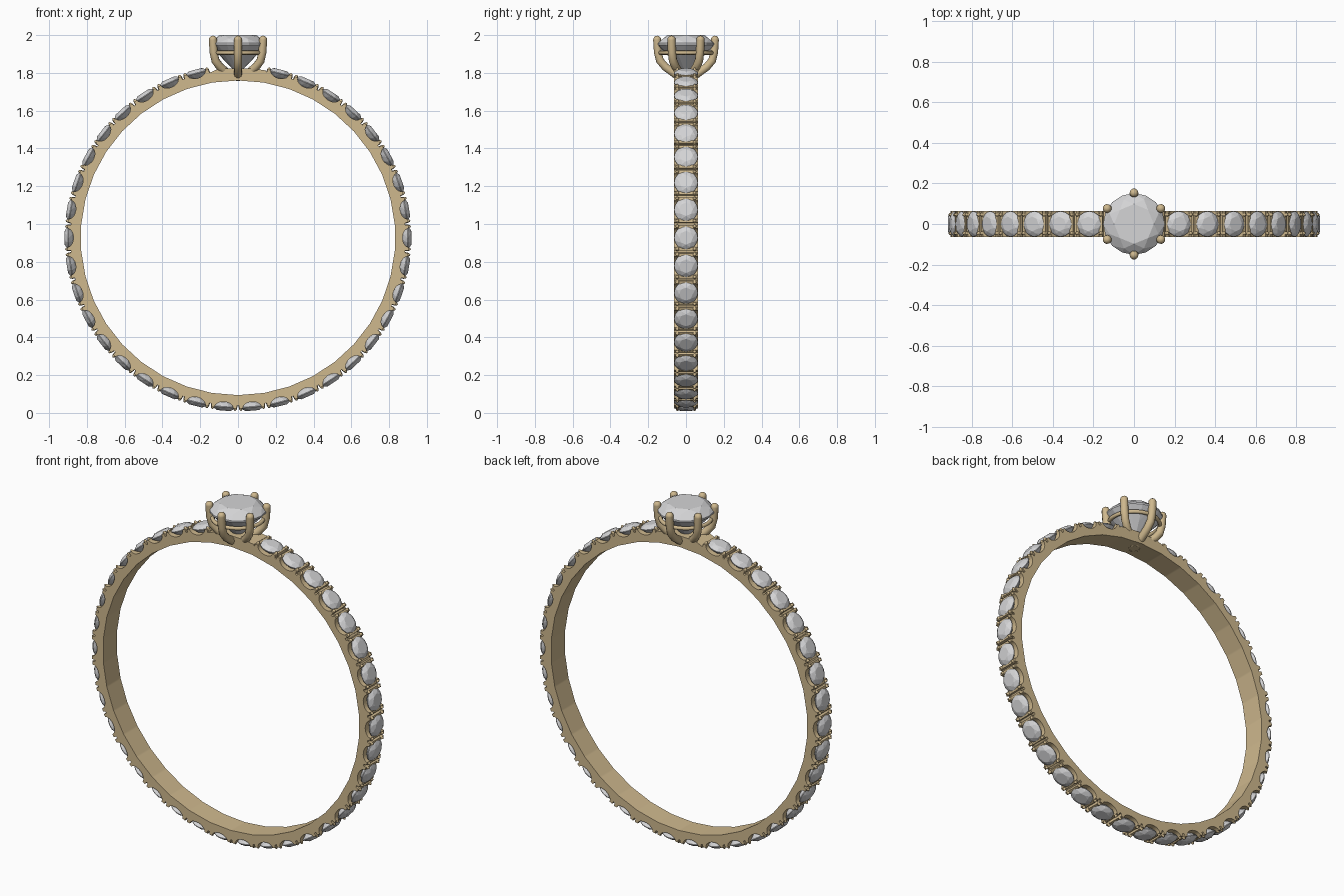
import bpy, bmesh, math
from mathutils import Matrix, Vector

if "Cube" in bpy.data.objects:
    bpy.data.objects.remove(bpy.data.objects["Cube"])

CZ, R_IN, HALF_W, N = 0.927, 0.833, 0.064, 38
STEP = 2 * math.pi / N


def material(name, rgb):
    m = bpy.data.materials.new(name)
    m.diffuse_color = (*rgb, 1)
    m.use_nodes = True
    m.node_tree.nodes["Principled BSDF"].inputs["Base Color"].default_value = m.diffuse_color
    return m


GOLD = material("warm gold", (0.62, 0.48, 0.27))
GEM = material("pale grey gem", (0.66, 0.66, 0.67))


def make(name, bm, mat, smooth=None):
    bmesh.ops.recalc_face_normals(bm, faces=bm.faces)
    me = bpy.data.meshes.new(name)
    bm.to_mesh(me)
    bm.free()
    me.materials.append(mat)
    ob = bpy.data.objects.new(name, me)
    bpy.context.collection.objects.link(ob)
    if smooth:
        bpy.ops.object.select_all(action='DESELECT')
        ob.select_set(True)
        bpy.context.view_layer.objects.active = ob
        bpy.ops.object.shade_smooth_by_angle(angle=math.radians(smooth))
    return ob


def frame(a, r, u=0.0, y=0.0):
    """Matrix on the ring: a is the angle from the bottom, local z points outward."""
    out = Vector((math.sin(a), 0, -math.cos(a)))
    across = Vector((0, 1, 0))
    tan = across.cross(out)
    m = Matrix((tan, across, out)).transposed().to_4x4()
    m.translation = Vector((0, 0, CZ)) + out * r + tan * u + across * y
    return m


# Band: scalloped outer outline with a notch between neighbouring seats
scallop = [(0.05 * math.sin(t), 0.905 - 0.034 * math.cos(t))
           for t in (math.radians(d) for d in range(-90, 91, 18))]
edge = STEP * 0.9 / 2
seat = [(-edge, 0.888), (-0.069, 0.888), (-0.067, 0.905)] + scallop + [(0.067, 0.905), (0.069, 0.888)]
plain = [(-edge, 0.898), (-edge / 2, 0.898), (0, 0.898), (edge / 2, 0.898)]
bm = bmesh.new()
rows = []
for k in range(N):
    top_cell = k in (N // 2 - 1, N // 2)
    for u, r in (plain if top_cell else seat):
        da = u / 0.9
        a = (k + 0.5) * STEP + da
        ri = R_IN * math.cos(STEP / 2) / math.cos(da)
        rows.append([bm.verts.new((q * math.sin(a), y, CZ - q * math.cos(a)))
                     for q, y in ((ri, -HALF_W), (r, -HALF_W), (r, HALF_W), (ri, HALF_W))])
for p, q in zip(rows, rows[1:] + rows[:1]):
    for i in range(4):
        j = (i + 1) % 4
        bm.faces.new((p[i], p[j], q[j], q[i]))
make("band", bm, GOLD, 25)


# Faceted brilliant: girdle at local z = 0
def gem_mesh(radius, table, crown, mid, mid_depth, depth):
    g = bmesh.new()

    def ring(n, r, z, off=0.0):
        for i in range(n):
            t = 2 * math.pi * (i + off) / n
            g.verts.new((r * math.cos(t), r * math.sin(t), z))
    ring(8, table, crown)
    ring(8, (table + radius) * 0.52, crown * 0.58, 0.5)
    ring(16, radius, 0)
    ring(16, radius, -0.06 * radius)
    ring(8, mid, -mid_depth, 0.5)
    g.verts.new((0, 0, -depth))
    bmesh.ops.convex_hull(g, input=g.verts)
    bmesh.ops.dissolve_limit(g, angle_limit=0.01, verts=g.verts, edges=g.edges)
    return g


# Small stones all around except beneath the head
g = gem_mesh(0.063, 0.036, 0.018, 0.044, 0.022, 0.045)
template = bpy.data.meshes.new("small_stone")
g.to_mesh(template)
g.free()
stones, beads = bmesh.new(), bmesh.new()
for k in range(N):
    if k in (N // 2 - 1, N // 2):
        continue
    a = (k + 0.5) * STEP
    one = template.copy()
    one.transform(frame(a, 0.9))
    stones.from_mesh(one)
    bpy.data.meshes.remove(one)
    # Four gripping beads per stone
    for u in (-0.06, 0.06):
        for y in (-0.046, 0.046):
            bmesh.ops.create_uvsphere(beads, u_segments=8, v_segments=6, radius=0.011,
                                      matrix=frame(a, 0.89, u, y) @ Matrix.Diagonal((1, 1, 2.3, 1)))
bpy.data.meshes.remove(template)
make("band_stones", stones, GEM)
make("band_prong_beads", beads, GOLD, 60)

# Centre stone
g = gem_mesh(0.152, 0.098, 0.043, 0.085, 0.08, 0.165)
g.transform(Matrix.Translation((0, 0, 1.957)))
make("centre_stone", g, GEM)

# Six curved claws with rounded tips
path = [(0.02, 1.775), (0.06, 1.795), (0.11, 1.832), (0.138, 1.865), (0.149, 1.91), (0.153, 1.975)]
SIDES, CLAW_R = 10, 0.022
bm = bmesh.new()
for c in range(6):
    spin = Matrix.Rotation(math.radians(30 + 60 * c), 4, 'Z')
    pts = [Vector((r, 0, z)) for r, z in path]
    rings = []
    for i, p in enumerate(pts):
        d = (pts[min(i + 1, len(pts) - 1)] - pts[max(i - 1, 0)]).normalized()
        side = Vector((0, 1, 0))
        up = d.cross(side)
        rings.append([bm.verts.new(spin @ (p + CLAW_R * (side * math.cos(t) + up * math.sin(t))))
                      for t in (2 * math.pi * s / SIDES for s in range(SIDES))])
    for p, q in zip(rings, rings[1:]):
        for i in range(SIDES):
            j = (i + 1) % SIDES
            bm.faces.new((p[i], p[j], q[j], q[i]))
    bm.faces.new(rings[0])
    bmesh.ops.create_uvsphere(bm, u_segments=10, v_segments=8, radius=CLAW_R,
                              matrix=spin @ Matrix.Translation(pts[-1]))
make("claws", bm, GOLD, 50)

# Gallery rail joining the claws
bpy.ops.mesh.primitive_torus_add(major_radius=0.137, minor_radius=0.011, major_segments=36,
                                 minor_segments=8, location=(0, 0, 1.907))
rail = bpy.context.object
rail.name = "gallery_rail"
rail.data.materials.append(GOLD)
bpy.ops.object.shade_smooth_by_angle(angle=math.radians(60))
